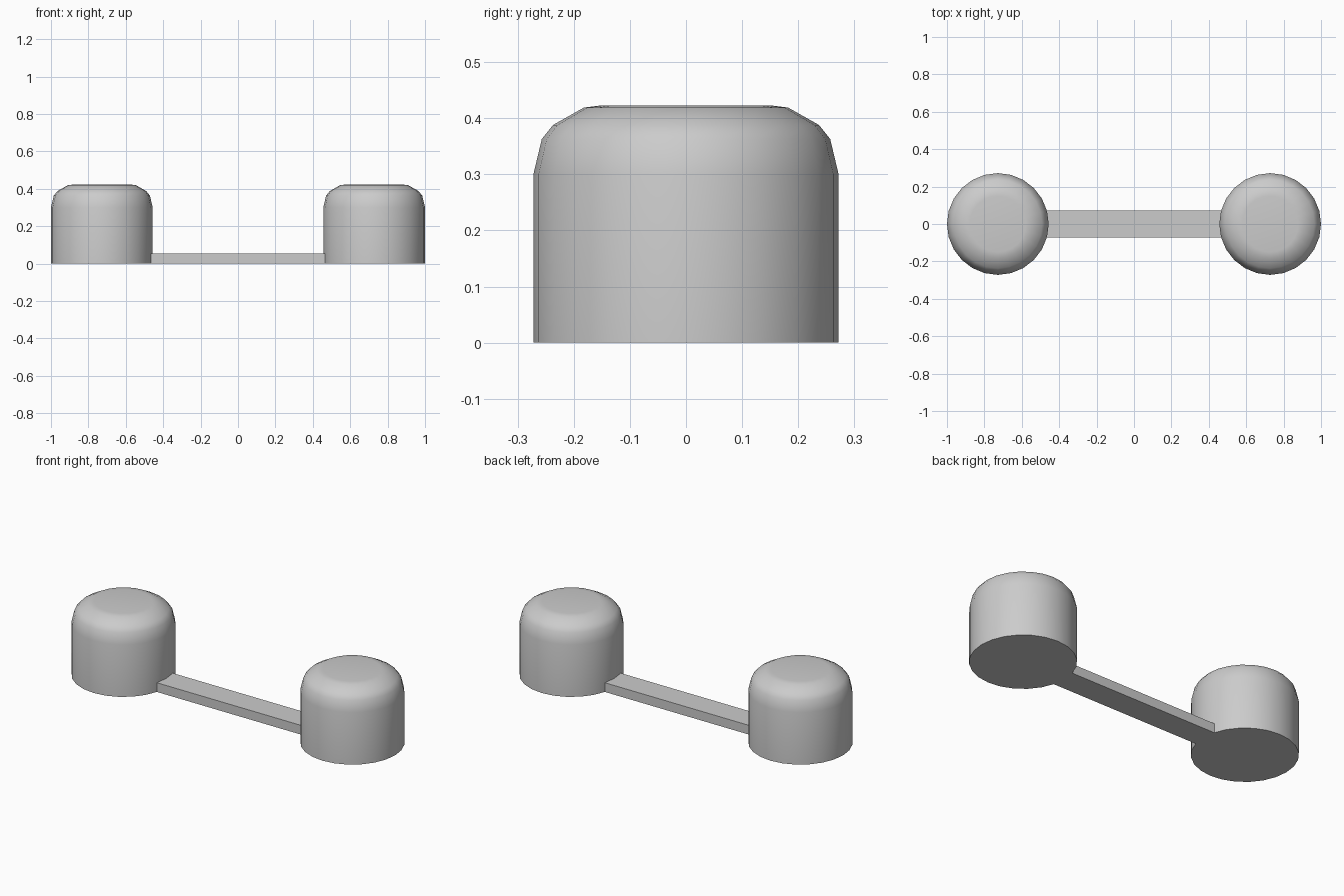
import bpy, bmesh, math
from mathutils import Matrix

cube = bpy.data.objects.get("Cube")
if cube:
    bpy.data.objects.remove(cube, do_unlink=True)

SIDES = 24
GREY = (0.6, 0.6, 0.6, 1)

mat = bpy.data.materials.new("plain_grey")
mat.use_nodes = True
mat.diffuse_color = GREY
mat.node_tree.nodes["Principled BSDF"].inputs["Base Color"].default_value = GREY


def add_object(name, bm):
    bmesh.ops.recalc_face_normals(bm, faces=bm.faces)
    mesh = bpy.data.meshes.new(name)
    bm.to_mesh(mesh)
    bm.free()
    mesh.materials.append(mat)
    obj = bpy.data.objects.new(name, mesh)
    bpy.context.collection.objects.link(obj)
    return obj


# Domed weight: rings of a lathe profile, closed with flat caps
PROFILE = [(0.272, 0), (0.272, 0.30), (0.257, 0.363), (0.237, 0.388),
           (0.182, 0.419), (0.15, 0.423)]


def weight(name, x):
    bm = bmesh.new()
    rings = []
    for r, z in PROFILE:
        angles = [2 * math.pi * i / SIDES for i in range(SIDES)]
        rings.append([bm.verts.new((x + r * math.cos(a), r * math.sin(a), z)) for a in angles])
    for low, high in zip(rings, rings[1:]):
        for i in range(SIDES):
            j = (i + 1) % SIDES
            bm.faces.new((low[i], low[j], high[j], high[i]))
    bm.faces.new(rings[0])
    bm.faces.new(rings[-1])
    obj = add_object(name, bm)
    bpy.ops.object.select_all(action='DESELECT')
    obj.select_set(True)
    bpy.context.view_layer.objects.active = obj
    bpy.ops.object.shade_smooth_by_angle(angle=math.radians(40))


weight("left_weight", 0.728)
weight("right_weight", -0.728)

# Flat bar joining the two weights at the base
bm = bmesh.new()
bmesh.ops.create_cube(bm, size=1, matrix=Matrix.Translation((0, 0, 0.0265))
                      @ Matrix.Diagonal((0.94, 0.145, 0.053, 1)))
add_object("connecting_bar", bm)
